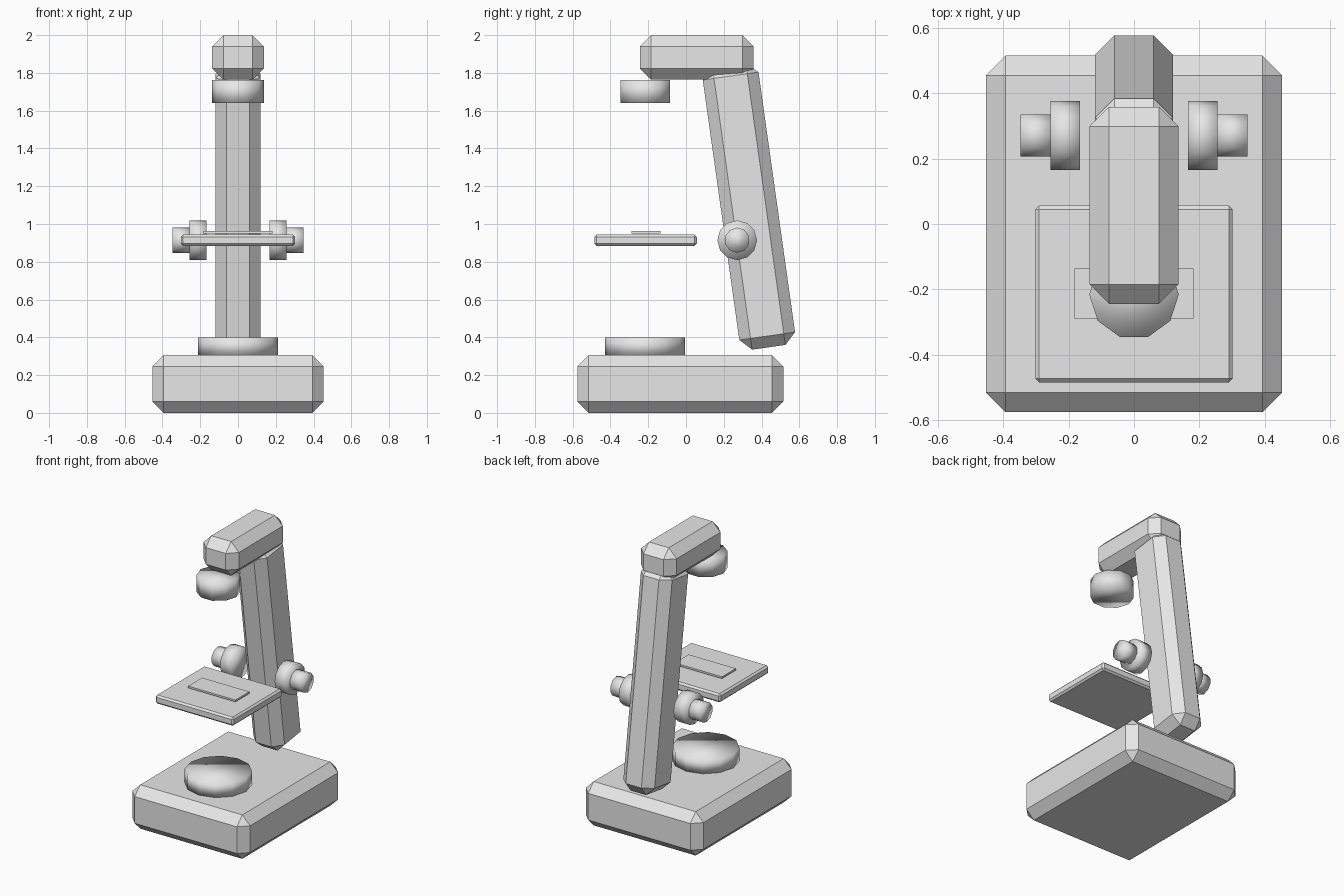
import bpy
import bmesh
import math
from mathutils import Matrix

if "Cube" in bpy.data.objects:
    bpy.data.objects.remove(bpy.data.objects["Cube"])

grey = bpy.data.materials.new("light grey")
grey.diffuse_color = (0.8, 0.8, 0.8, 1)
grey.use_nodes = True
grey.node_tree.nodes["Principled BSDF"].inputs["Base Color"].default_value = grey.diffuse_color


def add_object(name, bm, location, rotation=(0, 0, 0), smooth=False):
    bmesh.ops.recalc_face_normals(bm, faces=bm.faces)
    for f in bm.faces:
        f.smooth = smooth
    mesh = bpy.data.meshes.new(name)
    bm.to_mesh(mesh)
    bm.free()
    mesh.materials.append(grey)
    obj = bpy.data.objects.new(name, mesh)
    obj.location = location
    obj.rotation_euler = rotation
    bpy.context.collection.objects.link(obj)
    return obj


def box(name, location, size, chamfer=0.0, rotation=(0, 0, 0)):
    """Block with a single flat chamfer on every edge."""
    bm = bmesh.new()
    bmesh.ops.create_cube(bm, size=1, matrix=Matrix.Diagonal((*size, 1)))
    if chamfer:
        bmesh.ops.bevel(bm, geom=bm.edges[:], offset=chamfer, segments=1,
                        profile=0.5, affect='EDGES')
    return add_object(name, bm, location, rotation)


def disc(name, location, radius, height, sides, rotation=(0, 0, 0)):
    """Softly shaded cylinder with a corner on its local x axis."""
    bm = bmesh.new()
    rings = []
    for z in (-height / 2, height / 2):
        rings.append([bm.verts.new((radius * math.cos(a), radius * math.sin(a), z))
                      for a in (2 * math.pi * i / sides for i in range(sides))])
    low, high = rings
    for i in range(sides):
        j = (i + 1) % sides
        bm.faces.new((low[i], low[j], high[j], high[i]))
    bm.faces.new(low[::-1])
    bm.faces.new(high)
    return add_object(name, bm, location, rotation, smooth=True)


# Heavy foot and the light disc on it
box("base", (0, -0.03, 0.153), (0.907, 1.09, 0.306), 0.06)
disc("illuminator", (0, -0.217, 0.352), 0.213, 0.096, 12)

# Leaning arm and the head on top
box("arm", (0, 0.333, 1.095), (0.24, 0.298, 1.51), 0.06,
    (math.radians(8), 0, 0))
box("head", (0, 0.057, 1.882), (0.273, 0.603, 0.236), 0.06)
disc("objective", (0, -0.216, 1.701), 0.137, 0.122, 10)

# Stage plate with specimen slide
box("stage", (0, -0.214, 0.914), (0.604, 0.542, 0.06), 0.012)
box("slide", (0, -0.212, 0.957), (0.364, 0.153, 0.013))

# Focus knobs on both sides
for side, label in ((1, "right"), (-1, "left")):
    turn = (0, side * math.pi / 2, 0)
    disc("coarse_knob_" + label, (side * 0.211, 0.271, 0.914), 0.105, 0.09, 12, turn)
    disc("fine_knob_" + label, (side * 0.300, 0.271, 0.914), 0.067, 0.096, 10, turn)
